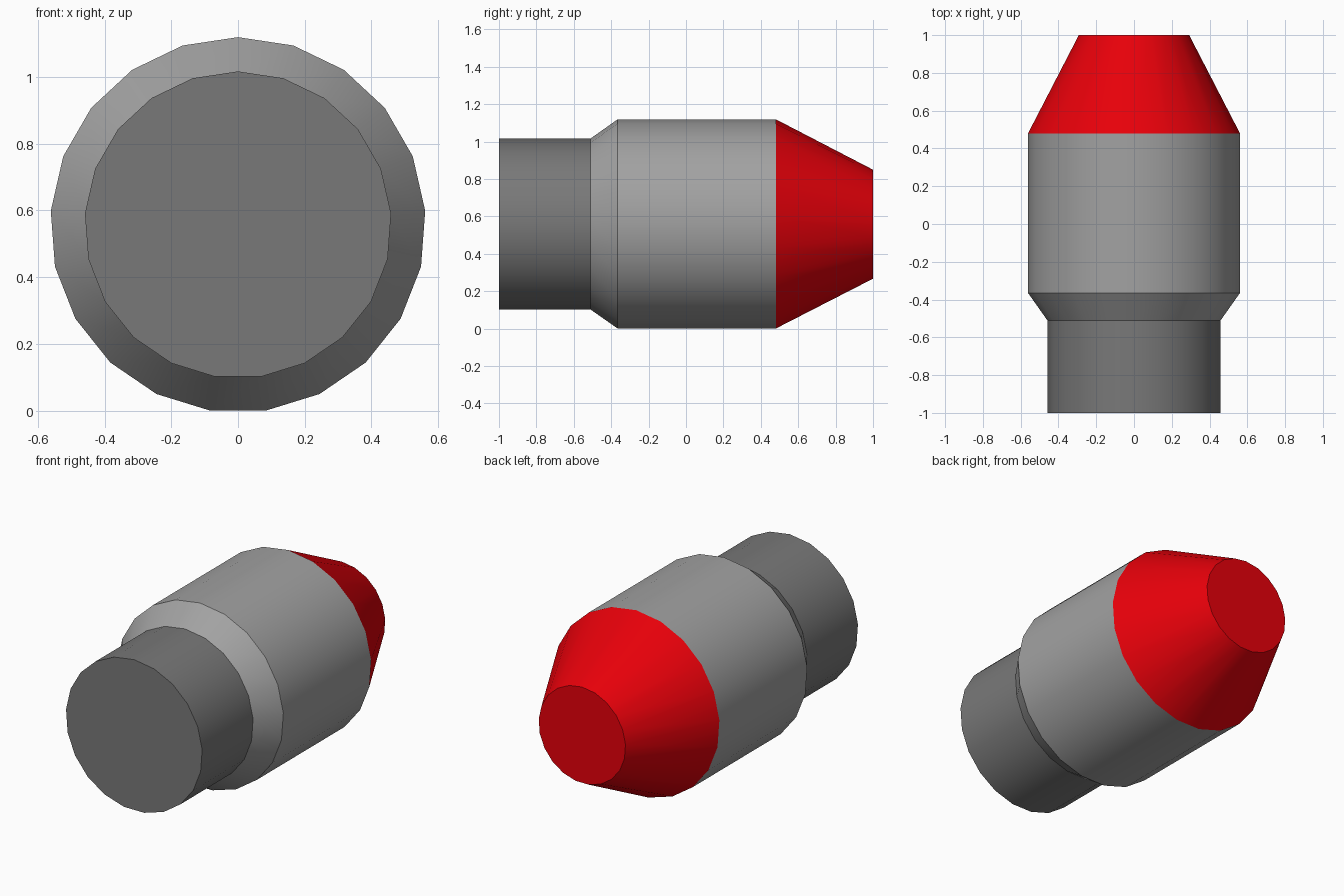
import bpy, bmesh, math

if "Cube" in bpy.data.objects:
    bpy.data.objects.remove(bpy.data.objects["Cube"])

SIDES = 21
CENTRE_Z = 0.5563


def lathe(name, profile, colour, cap_start=False, cap_end=False):
    """Revolve (y, radius) pairs about the lengthwise axis."""
    bm = bmesh.new()
    rings = []
    for y, r in profile:
        ring = []
        for i in range(SIDES):
            a = 2 * math.pi * i / SIDES
            ring.append(bm.verts.new((r * math.sin(a), y, CENTRE_Z + r * math.cos(a))))
        rings.append(ring)
    for a, b in zip(rings, rings[1:]):
        for i in range(SIDES):
            j = (i + 1) % SIDES
            bm.faces.new((a[i], b[i], b[j], a[j]))
    if cap_start:
        bm.faces.new(rings[0])
    if cap_end:
        bm.faces.new(rings[-1][::-1])
    # Point every face away from the axis / outward along it
    bm.normal_update()
    for f in bm.faces:
        c = f.calc_center_median()
        c.z -= CENTRE_Z
        if len(f.verts) == 4:
            c.y = 0
        if f.normal.dot(c) < 0:
            f.normal_flip()
    mesh = bpy.data.meshes.new(name)
    bm.to_mesh(mesh)
    bm.free()
    obj = bpy.data.objects.new(name, mesh)
    bpy.context.collection.objects.link(obj)
    mat = bpy.data.materials.new(name + "_paint")
    mat.diffuse_color = colour
    mat.use_nodes = True
    mat.node_tree.nodes["Principled BSDF"].inputs["Base Color"].default_value = mat.diffuse_color
    mesh.materials.append(mat)
    bpy.ops.object.select_all(action='DESELECT')
    obj.select_set(True)
    bpy.context.view_layer.objects.active = obj
    bpy.ops.object.shade_smooth_by_angle(angle=math.radians(30))
    return obj


# Dark narrow rear barrel with a flat end
lathe("rear_barrel", [(-1, 0.46), (-0.51, 0.46)], (0.19, 0.19, 0.19, 1),
      cap_start=True)

# Mid-grey wide casing with a chamfered shoulder
lathe("casing", [(-0.51, 0.46), (-0.365, 0.5626), (0.48, 0.5626)],
      (0.36, 0.36, 0.36, 1))

# Red tapered nose with a flat end
lathe("nose_cone", [(0.48, 0.5626), (1, 0.293)], (0.8, 0.0, 0.003, 1),
      cap_end=True)
